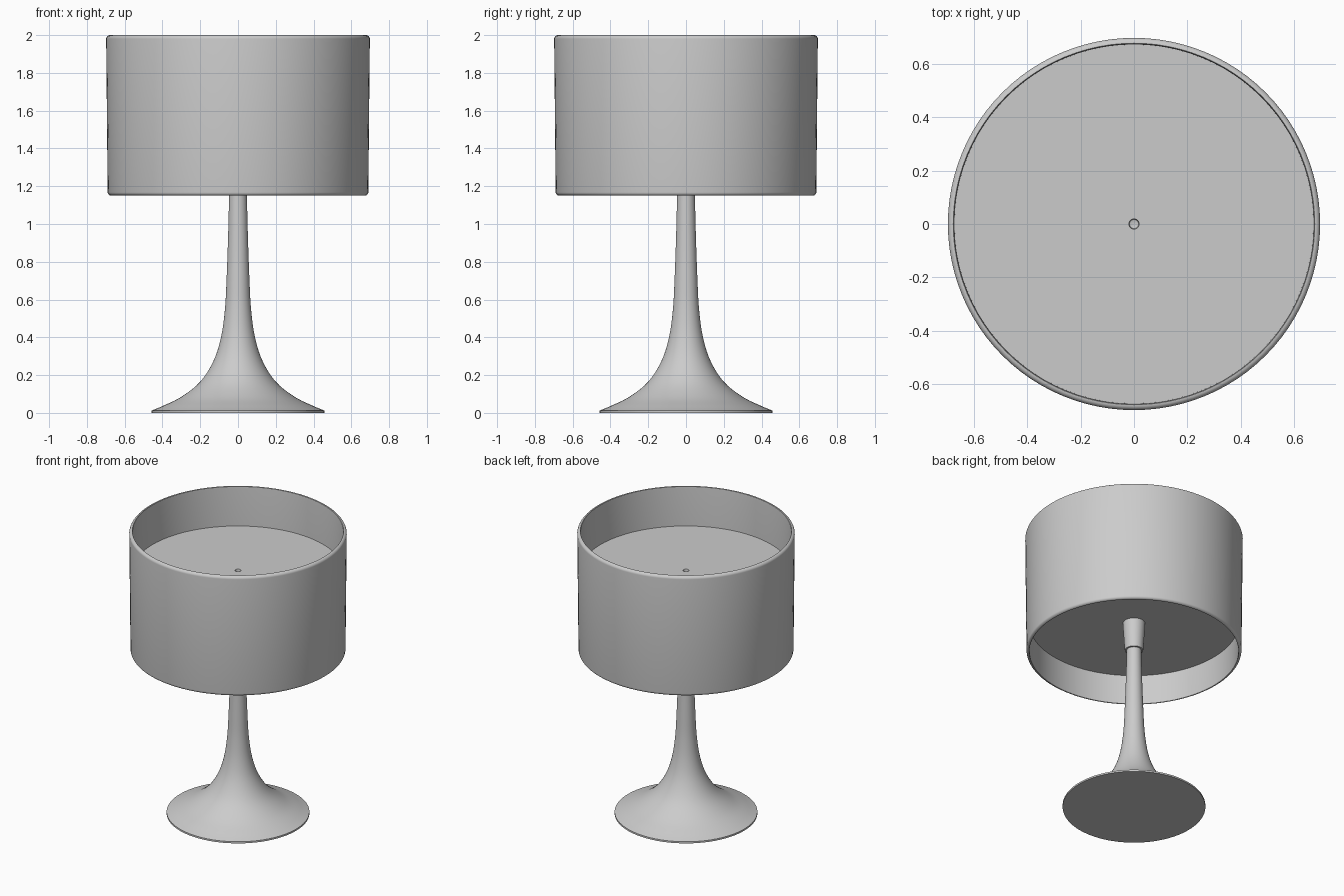
import bpy, bmesh, math
from mathutils import Vector

default = bpy.data.objects.get("Cube")
if default:
    bpy.data.objects.remove(default, do_unlink=True)

SEGMENTS = 96

grey = bpy.data.materials.new("satin_grey")
grey.use_nodes = True
grey.diffuse_color = (0.6, 0.6, 0.6, 1)
grey.node_tree.nodes["Principled BSDF"].inputs["Base Color"].default_value = (0.6, 0.6, 0.6, 1)


def smooth_path(points, steps=5):
    """Catmull-Rom curve through (radius, height) points."""
    p = [Vector(q) for q in points]
    p = [2 * p[0] - p[1]] + p + [2 * p[-1] - p[-2]]
    path = []
    for a, b, c, d in zip(p, p[1:], p[2:], p[3:]):
        for i in range(steps):
            t = i / steps
            path.append(0.5 * (2 * b + (c - a) * t + (2 * a - 5 * b + 4 * c - d) * t * t
                               + (3 * b - a - 3 * c + d) * t ** 3))
    return path + [p[-2]]


def arc(r, z, size, start, end, steps=6):
    """Rounded corner in the profile plane, angles in degrees."""
    angles = [math.radians(start + (end - start) * i / steps) for i in range(steps + 1)]
    return [(r + size * math.cos(a), z + size * math.sin(a)) for a in angles]


def lathe(name, profile, closed=False):
    """Revolve a (radius, height) profile about the z axis."""
    bm = bmesh.new()
    verts = [bm.verts.new((r, 0, z)) for r, z in profile]
    pairs = list(zip(verts, verts[1:]))
    if closed:
        pairs.append((verts[-1], verts[0]))
    edges = [bm.edges.new(pair) for pair in pairs]
    bmesh.ops.spin(bm, geom=verts + edges, cent=(0, 0, 0), axis=(0, 0, 1),
                   angle=math.tau, steps=SEGMENTS, use_duplicate=False)
    bmesh.ops.remove_doubles(bm, verts=bm.verts, dist=0.0002)
    bmesh.ops.recalc_face_normals(bm, faces=bm.faces)
    mesh = bpy.data.meshes.new(name)
    bm.to_mesh(mesh)
    bm.free()
    mesh.materials.append(grey)
    obj = bpy.data.objects.new(name, mesh)
    bpy.context.collection.objects.link(obj)
    bpy.ops.object.select_all(action="DESELECT")
    obj.select_set(True)
    bpy.context.view_layer.objects.active = obj
    bpy.ops.object.shade_smooth_by_angle(angle=math.radians(35))
    return obj


# Trumpet foot flowing into the slim stem
flare = smooth_path([(0.458, 0.012), (0.40, 0.036), (0.30, 0.085), (0.20, 0.165), (0.13, 0.275),
                     (0.09, 0.40), (0.069, 0.55), (0.060, 0.72), (0.052, 0.95), (0.046, 1.2)])
lathe("trumpet_stem", [(0, 0), (0.458, 0)] + flare + [(0, 1.2)])

# Tapered socket collar hanging under the diffuser
lathe("socket_collar", [(0.047, 1.19), (0.047, 1.16), (0.059, 1.16), (0.062, 1.2),
                        (0.071, 1.34), (0.071, 1.37)])

# Slightly flared drum shade with rounded rims
shade = (arc(0.672, 1.168, 0.018, -90, 0) + arc(0.678, 1.98, 0.02, 0, 90)
         + [(0.676, 1.998), (0.675, 1.99), (0.670, 1.16), (0.671, 1.151)])
lathe("drum_shade", shade, closed=True)

# Diffuser inside the shade, with a small dimple in its top
lathe("diffuser", [(0, 1.36), (0.6715, 1.36), (0.6735, 1.72), (0.019, 1.72),
                   (0.017, 1.705), (0, 1.70)])
